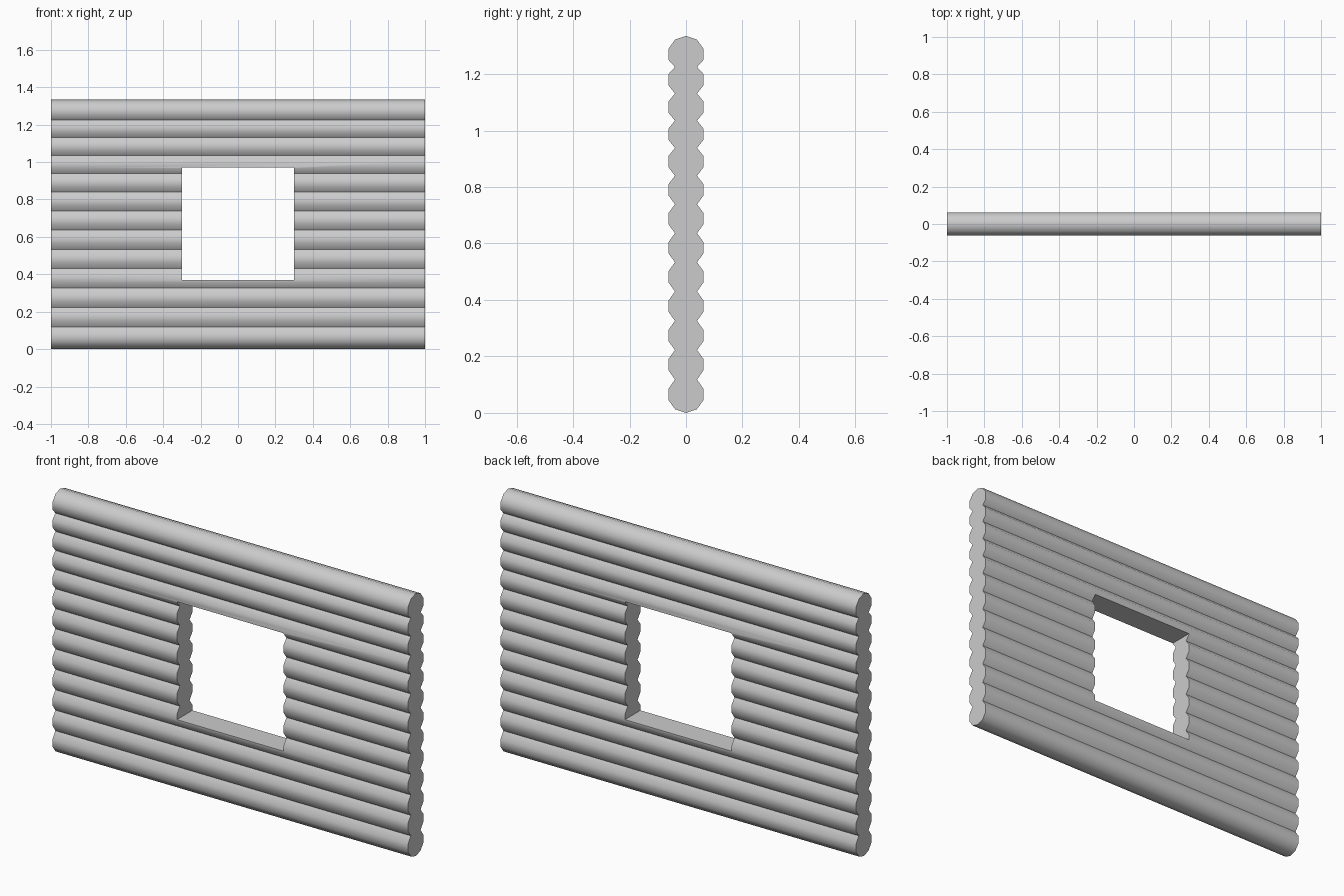
import bpy, bmesh, math

if "Cube" in bpy.data.objects:
    bpy.data.objects.remove(bpy.data.objects["Cube"])

# Log centre heights and the ten-sided log radius
centres = [0.065, 0.171, 0.274, 0.378, 0.482, 0.585, 0.688,
           0.79, 0.89, 0.987, 1.083, 1.18, 1.27]
R = 0.065
wide, rise = R * math.cos(math.radians(18)), R * math.sin(math.radians(18))
inner, shoulder = R * math.cos(math.radians(54)), R * math.sin(math.radians(54))

# Half outline of the stacked logs, bottom to top
half = [(inner, centres[0] - shoulder)]
for i, c in enumerate(centres):
    half += [(wide, c - rise), (wide, c + rise)]
    if i + 1 < len(centres):
        half.append((inner + 0.001, (c + centres[i + 1]) / 2))
half.append((inner, centres[-1] + shoulder))
outline = [(0, centres[0] - R)] + half + [(0, centres[-1] + R)]
outline += [(-y, z) for y, z in reversed(half)]


def prism(name, profile, x0, x1):
    """Extrude a y-z profile along x."""
    bm = bmesh.new()
    face = bm.faces.new([bm.verts.new((x0, y, z)) for y, z in profile])
    ext = bmesh.ops.extrude_face_region(bm, geom=[face])
    moved = [v for v in ext["geom"] if isinstance(v, bmesh.types.BMVert)]
    bmesh.ops.translate(bm, verts=moved, vec=(x1 - x0, 0, 0))
    bmesh.ops.recalc_face_normals(bm, faces=bm.faces)
    mesh = bpy.data.meshes.new(name)
    bm.to_mesh(mesh)
    bm.free()
    ob = bpy.data.objects.new(name, mesh)
    bpy.context.collection.objects.link(ob)
    return ob


wall = prism("log_wall", outline, -1, 1)

# Square window opening
cutter = prism("window_cutter",
               [(-0.2, 0.37), (0.2, 0.37), (0.2, 0.97), (-0.2, 0.97)], -0.3, 0.3)
cutter.hide_render = True
cut = wall.modifiers.new("window", 'BOOLEAN')
cut.operation = 'DIFFERENCE'
cut.solver = 'EXACT'
cut.object = cutter
bpy.ops.object.select_all(action='DESELECT')
bpy.context.view_layer.objects.active = wall
wall.select_set(True)
bpy.ops.object.modifier_apply(modifier=cut.name)
bpy.data.objects.remove(cutter)

# Rounded logs with crisp seams and ends
bpy.ops.object.shade_smooth_by_angle(angle=math.radians(45))
